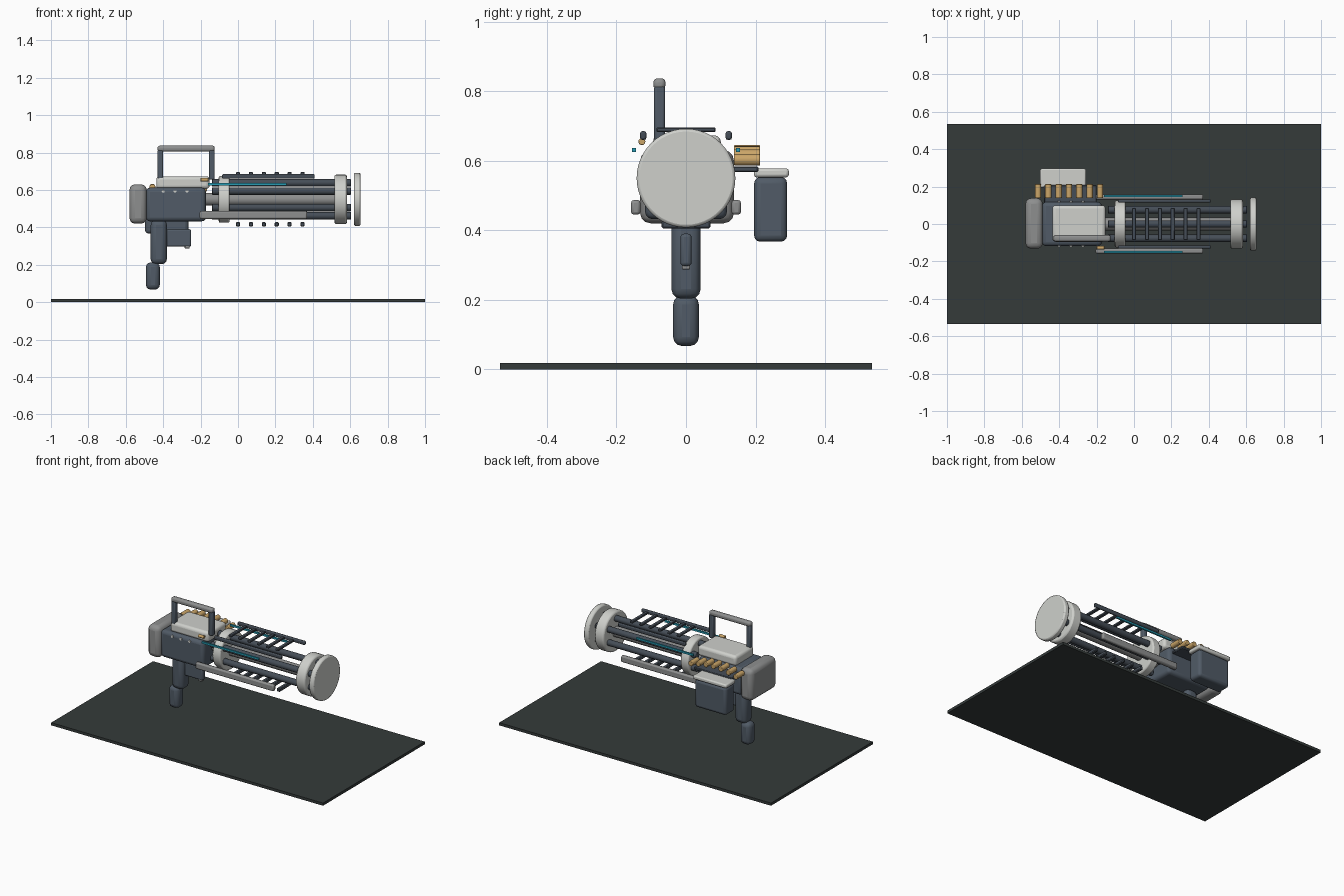
import bpy, math
from mathutils import Vector

if "Cube" in bpy.data.objects:
    bpy.data.objects.remove(bpy.data.objects["Cube"])


def material(name, rgb):
    m = bpy.data.materials.new(name)
    m.diffuse_color = (*rgb, 1)
    m.use_nodes = True
    m.node_tree.nodes["Principled BSDF"].inputs["Base Color"].default_value = m.diffuse_color
    return m


SLATE = material("slate", (0.082, 0.105, 0.135))
STEEL = material("dark steel", (0.06, 0.075, 0.095))
GREY = material("mid grey", (0.27, 0.275, 0.275))
LIGHT = material("light grey", (0.62, 0.63, 0.60))
BASE = material("base charcoal", (0.035, 0.043, 0.042))
BRASS = material("brass", (0.60, 0.38, 0.14))
CYAN = material("cyan", (0.02, 0.33, 0.45))


def finish(ob, name, mat, bevel, segments):
    ob.name = name
    ob.data.materials.append(mat)
    if bevel:
        mod = ob.modifiers.new("rounding", 'BEVEL')
        mod.width = bevel
        mod.segments = segments
        mod.limit_method = 'ANGLE'
        mod.angle_limit = math.radians(40)
    bpy.ops.object.shade_smooth_by_angle(angle=math.radians(35))
    return ob


def box(name, x, y, z, mat, bevel=0.0, segments=3):
    """Box from its min and max along each axis."""
    centre = [(a + b) / 2 for a, b in (x, y, z)]
    bpy.ops.mesh.primitive_cube_add(size=1, location=centre)
    ob = bpy.context.object
    ob.scale = [b - a for a, b in (x, y, z)]
    bpy.ops.object.transform_apply(location=False, rotation=False, scale=True)
    return finish(ob, name, mat, bevel, segments)


def rod(name, start, end, radius, mat, bevel=0.0, sides=16):
    """Cylinder between two points."""
    a, b = Vector(start), Vector(end)
    bpy.ops.mesh.primitive_cylinder_add(vertices=sides, radius=radius,
                                        depth=(b - a).length, location=(a + b) / 2)
    ob = bpy.context.object
    ob.rotation_euler = (b - a).to_track_quat('Z', 'Y').to_euler()
    return finish(ob, name, mat, bevel, 2)


AXIS = 0.55  # height of the barrel axis

# Display base
box("base_plate", (-1, 1), (-0.535, 0.535), (0, 0.018), BASE)

# Barrel cluster with collars and muzzle disc
for i in range(6):
    a = math.radians(90 + 60 * i)
    y, z = 0.088 * math.cos(a), AXIS + 0.088 * math.sin(a)
    rod("barrel", (-0.14, y, z), (0.605, y, z), 0.02, STEEL, 0.004)
rod("centre_shaft", (-0.18, 0, AXIS), (0.58, 0, AXIS), 0.034, GREY)
rod("rear_collar", (-0.103, 0, AXIS), (-0.045, 0, AXIS), 0.125, LIGHT, 0.008, 40)
rod("front_collar", (0.515, 0, AXIS), (0.583, 0, AXIS), 0.132, LIGHT, 0.01, 40)
rod("muzzle_disc", (0.62, 0, AXIS), (0.655, 0, AXIS), 0.142, LIGHT, 0.008, 48)

# Receiver
box("receiver", (-0.492, -0.172), (-0.118, 0.118), (0.432, 0.612), SLATE, 0.022)
box("rear_block", (-0.58, -0.488), (-0.132, 0.138), (0.42, 0.63), GREY, 0.03)
box("top_cover", (-0.437, -0.152), (-0.095, 0.1), (0.605, 0.673), LIGHT, 0.018)

# Side rails, light strips, heat guard rails and receiver bolts
for s in (-1, 1):
    box("side_rail", (-0.205, 0.37), sorted((s * 0.131, s * 0.158)),
        (0.445, 0.487), GREY, 0.008, 2)
    box("light_strip", (-0.16, 0.26), sorted((s * 0.144, s * 0.155)),
        (0.625, 0.637), CYAN)
    box("guard_rail", (-0.085, 0.41), sorted((s * 0.114, s * 0.132)),
        (0.66, 0.685), STEEL, 0.006, 2)
    for x in (-0.4, -0.337, -0.273):
        rod("receiver_bolt", (x, s * 0.112, 0.593), (x, s * 0.123, 0.593), 0.008, LIGHT)

# Cooling slats above and below the barrels
for i in range(6):
    x = 0.069 * i
    box("upper_slat", (x - 0.011, x + 0.011), (-0.085, 0.085), (0.682, 0.696),
        STEEL, 0.003, 1)
    box("lower_slat", (x - 0.011, x + 0.011), (-0.07, 0.07), (0.405, 0.428),
        STEEL, 0.004, 1)

# Carry handle, offset to the near side
for x in (-0.415, -0.14):
    box("handle_post", (x - 0.015, x + 0.015), (-0.092, -0.06), (0.655, 0.815),
        SLATE, 0.007, 2)
box("handle_bar", (-0.43, -0.125), (-0.094, -0.059), (0.805, 0.837), GREY, 0.012)

# Two-part grip with trigger housing
box("upper_grip", (-0.467, -0.38), (-0.042, 0.042), (0.203, 0.44), SLATE, 0.028)
box("lower_grip", (-0.492, -0.418), (-0.037, 0.037), (0.067, 0.213), SLATE, 0.026)
box("trigger_housing", (-0.385, -0.25), (-0.016, 0.016), (0.297, 0.39), SLATE, 0.01)
box("trigger", (-0.285, -0.258), (-0.012, 0.012), (0.287, 0.31), GREY, 0.004, 2)

# Ammunition box, lid and feed tray
box("ammo_box", (-0.497, -0.265), (0.196, 0.291), (0.367, 0.553), SLATE, 0.018)
box("ammo_lid", (-0.502, -0.257), (0.195, 0.296), (0.552, 0.578), LIGHT, 0.008, 2)
box("feed_tray", (-0.48, -0.2), (0.11, 0.208), (0.567, 0.584), STEEL, 0.004, 1)

# Arched belt of rounds
for i in range(7):
    x = -0.513 + 0.0552 * i
    z = 0.603 + 0.025 * math.sin(math.pi * i / 6)
    rod("belt_round", (x, 0.138, z), (x, 0.213, z), 0.017, BRASS, 0.003)

# Small brass latch beside the cover
rod("side_latch", (-0.2, -0.127, 0.655), (-0.158, -0.127, 0.655), 0.01, BRASS, 0.002)
